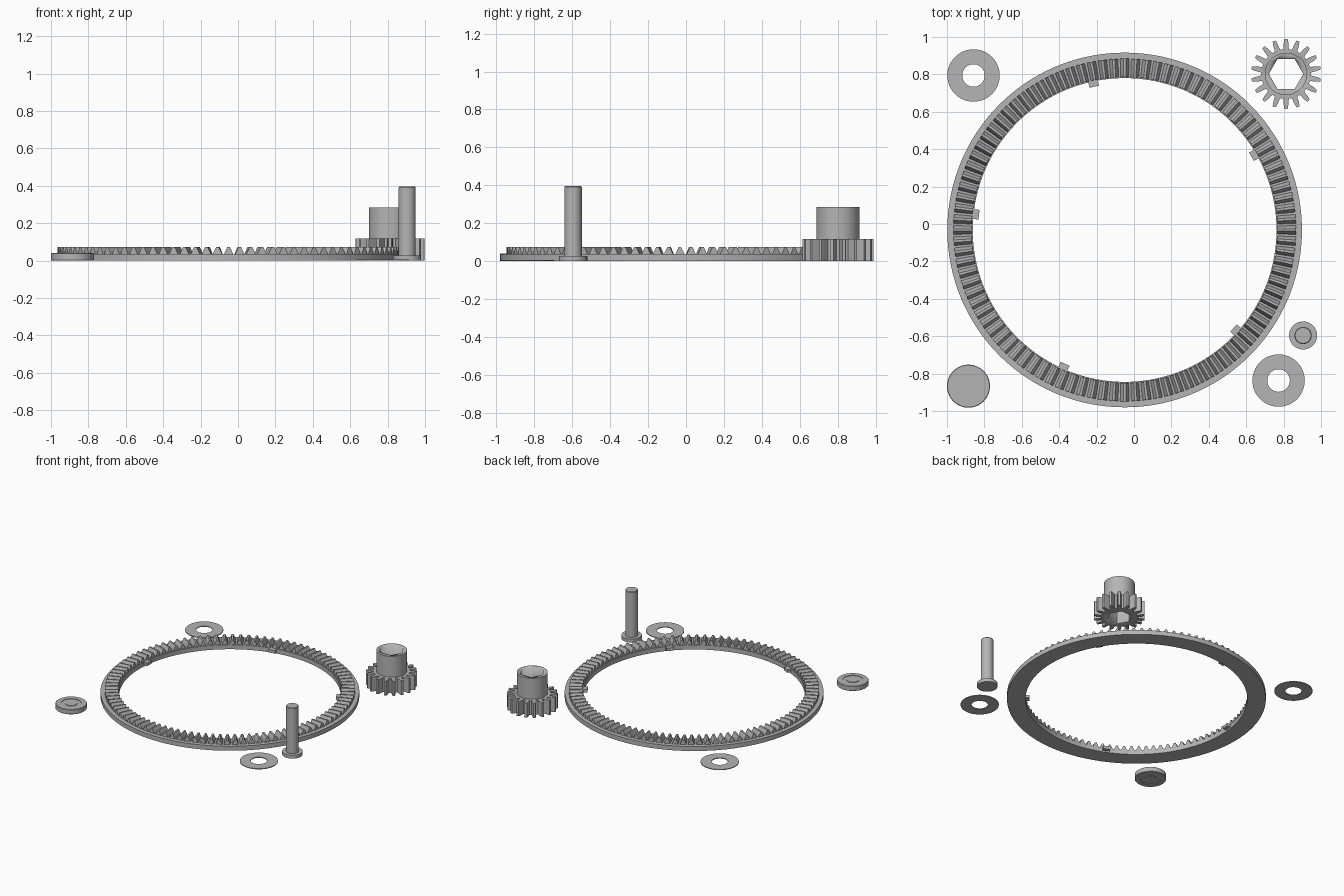
import bpy, bmesh, math
from math import cos, sin, pi, radians

if "Cube" in bpy.data.objects:
    bpy.data.objects.remove(bpy.data.objects["Cube"])

grey = bpy.data.materials.new("plain grey")
grey.diffuse_color = (0.46, 0.46, 0.46, 1)
grey.use_nodes = True
grey.node_tree.nodes["Principled BSDF"].inputs["Base Color"].default_value = grey.diffuse_color


def finish(bm, name, loc):
    bmesh.ops.recalc_face_normals(bm, faces=bm.faces)
    me = bpy.data.meshes.new(name)
    bm.to_mesh(me)
    bm.free()
    me.materials.append(grey)
    ob = bpy.data.objects.new(name, me)
    ob.location = (loc[0], loc[1], 0)
    bpy.context.collection.objects.link(ob)
    bpy.context.view_layer.objects.active = ob
    ob.select_set(True)
    bpy.ops.object.shade_smooth_by_angle(angle=radians(25))
    ob.select_set(False)
    return ob


def lathe(name, profile, loc, seg=64, closed=False):
    """Revolve (radius, z) points; an open profile gets flat end caps."""
    bm = bmesh.new()
    rings = [[bm.verts.new((r * cos(2 * pi * i / seg), r * sin(2 * pi * i / seg), z))
              for i in range(seg)] for r, z in profile]
    pairs = list(zip(rings, rings[1:]))
    if closed:
        pairs.append((rings[-1], rings[0]))
    else:
        bm.faces.new(rings[0])
        bm.faces.new(rings[-1])
    for a, b in pairs:
        for i in range(seg):
            j = (i + 1) % seg
            bm.faces.new((a[i], a[j], b[j], b[i]))
    return finish(bm, name, loc)


def loft(bm, a, b):
    """Solid between two matching outlines."""
    va, vb = [bm.verts.new(p) for p in a], [bm.verts.new(p) for p in b]
    n = len(va)
    bm.faces.new(va)
    bm.faces.new(vb)
    for i in range(n):
        bm.faces.new((va[i], va[(i + 1) % n], vb[(i + 1) % n], vb[i]))


# Large flat ring
RING = (-0.05, -0.032)
lathe("crown_ring", [(0.812, 0), (0.948, 0), (0.948, 0.036), (0.812, 0.036)],
      RING, 180, True)

# Upright teeth on the ring, tapering toward its centre
TEETH = 96
bm = bmesh.new()
section = [(-0.40, 0.030), (-0.40, 0.036), (-0.25, 0.056), (-0.11, 0.073),
           (0.11, 0.073), (0.25, 0.056), (0.40, 0.036), (0.40, 0.030)]
for k in range(TEETH):
    outlines = []
    for r in (0.818, 0.916):
        outlines.append([(r * cos(2 * pi * (k + t) / TEETH),
                          r * sin(2 * pi * (k + t) / TEETH), z) for t, z in section])
    loft(bm, *outlines)
finish(bm, "crown_teeth", RING)

# Five small tabs on the inside of the ring
bm = bmesh.new()
for k in range(5):
    a = radians(30 + 72 * k)
    rect = [(0.783, -0.026), (0.822, -0.026), (0.822, 0.026), (0.783, 0.026)]
    flat = [(x * cos(a) - y * sin(a), x * sin(a) + y * cos(a)) for x, y in rect]
    loft(bm, [(x, y, 0.012) for x, y in flat], [(x, y, 0.036) for x, y in flat])
finish(bm, "ring_tabs", RING)

# Pinion: toothed outline, round hub and a hexagonal through hole
GEAR = (0.813, 0.802)
bm = bmesh.new()
COUNT = 18
tooth = [(-0.34, 0.133), (-0.27, 0.145), (-0.23, 0.163), (-0.13, 0.187),
         (0.13, 0.187), (0.23, 0.163), (0.27, 0.145), (0.34, 0.133)]
outline = []
for k in range(COUNT):
    for t, r in tooth:
        a = pi / 2 + 2 * pi * (k + t) / COUNT
        outline.append((r * cos(a), r * sin(a)))
loft(bm, [(x, y, 0) for x, y in outline], [(x, y, 0.117) for x, y in outline])
gear = finish(bm, "pinion_gear", GEAR)
hub = lathe("pinion_hub", [(0.113, 0.10), (0.113, 0.285)], GEAR)
cutter = lathe("hex_cutter", [(0.092, -0.1), (0.092, 0.4)], GEAR, 6)
cutter.hide_render = True
cutter.hide_viewport = True
for ob in (gear, hub):
    cut = ob.modifiers.new("hex_hole", "BOOLEAN")
    cut.operation = 'DIFFERENCE'
    cut.solver = 'EXACT'
    cut.object = cutter

# Headed pin
lathe("axle_pin", [(0.075, 0), (0.075, 0.027), (0.046, 0.027),
                   (0.046, 0.39), (0.042, 0.395)], (0.904, -0.596), 48)

# Two thin washers
for name, loc in (("washer_back", (-0.858, 0.794)), ("washer_front", (0.773, -0.837))):
    lathe(name, [(0.060, 0), (0.140, 0), (0.140, 0.006), (0.060, 0.006)], loc, 64, True)

# Round cap with a shallow groove on both faces
lathe("round_cap", [(0.045, 0), (0.045, 0.004), (0.075, 0.004), (0.075, 0), (0.112, 0),
                    (0.115, 0.003), (0.115, 0.037), (0.112, 0.040), (0.075, 0.040),
                    (0.075, 0.036), (0.045, 0.036), (0.045, 0.040)], (-0.885, -0.867))
